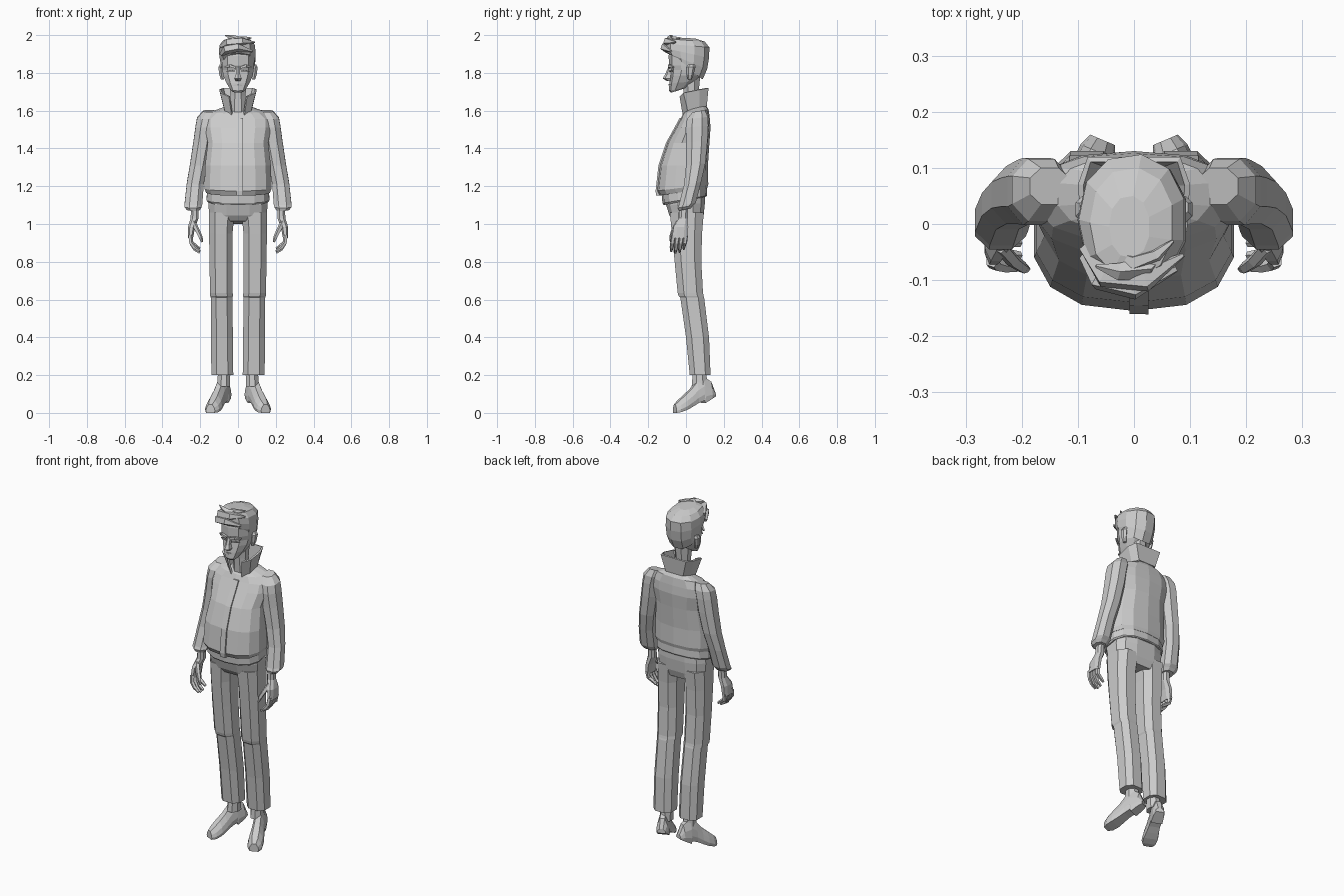
import bpy, bmesh, math
from mathutils import Vector

grey = bpy.data.materials.new("plain grey")
grey.diffuse_color = (0.6, 0.6, 0.6, 1)


def skin(name, rings, closed=True, caps=True):
    """Bridge a list of equal point rings into a flat-shaded mesh."""
    bm = bmesh.new()
    rows = [[bm.verts.new(p) for p in r] for r in rings]
    n = len(rows[0])
    for a, b in zip(rows, rows[1:]):
        for i in range(n if closed else n - 1):
            j = (i + 1) % n
            bm.faces.new((a[i], a[j], b[j], b[i]))
    if caps:
        bm.faces.new(rows[0])
        bm.faces.new(rows[-1])
    bmesh.ops.recalc_face_normals(bm, faces=bm.faces)
    me = bpy.data.meshes.new(name)
    bm.to_mesh(me)
    bm.free()
    me.materials.append(grey)
    ob = bpy.data.objects.new(name, me)
    bpy.context.collection.objects.link(ob)
    return ob


def outline(n, power):
    """Unit rounded polygon with a flat front, fitted to +-1."""
    pts = []
    for i in range(n):
        a = 2 * math.pi * (i + 0.5) / n
        c, s = math.cos(a), math.sin(a)
        pts.append([math.copysign(abs(v) ** (2 / power), v) for v in (c, s)])
    mx, my = max(p[0] for p in pts), max(p[1] for p in pts)
    return [(x / mx, y / my) for x, y in pts]


def loft(name, rows, n=8, power=2.0, side=1):
    """Rows: x centre, half width, front y, back y, front z, back z."""
    shape = outline(n, power)
    rings = []
    for x, hx, yf, yb, zf, zb in rows:
        rings.append([(side * (x + hx * u), (yf + yb) / 2 + (yb - yf) / 2 * v,
                       (zf + zb) / 2 + (zb - zf) / 2 * v) for u, v in shape])
    return skin(name, rings)


def tube(name, path, radii, n=6, side=1, flat=1.0):
    """Sweep a polygon along a path with a radius at each point."""
    P = [Vector(p) for p in path]
    rings = []
    for i, p in enumerate(P):
        t = (P[min(i + 1, len(P) - 1)] - P[max(i - 1, 0)]).normalized()
        u = t.cross(Vector((0, 1, 0))).normalized()
        v = t.cross(u)
        ring = []
        for k in range(n):
            a = 2 * math.pi * (k + 0.5) / n
            q = p + radii[i] * (u * math.cos(a) * flat + v * math.sin(a))
            ring.append((side * q.x, q.y, q.z))
        rings.append(ring)
    return skin(name, rings)


# jacket body
body = [(0, .168, -.140, .112, 1.15, 1.19), (0, .178, -.155, .118, 1.175, 1.21),
        (0, .174, -.140, .116, 1.31, 1.31), (0, .160, -.100, .124, 1.43, 1.43),
        (0, .175, -.055, .130, 1.51, 1.51), (0, .172, -.030, .126, 1.555, 1.56),
        (0, .135, -.015, .120, 1.585, 1.605), (0, .072, .000, .105, 1.60, 1.63)]
loft("jacket_body", body, 14, 2.5)
loft("jacket_hem_band", [(0, .160, -.118, .108, 1.10, 1.145),
                         (0, .166, -.125, .112, 1.11, 1.15),
                         (0, .164, -.128, .110, 1.16, 1.20)], 14, 2.5)

# front flap with the closing edge right of centre
skin("jacket_flap", [[(-.008, y + .012, z), (-.008, y - .004, z),
                      (.026, y - .005, z), (.026, y + .012, z)]
                     for y, z in ((-.153, 1.15), (-.156, 1.175), (-.141, 1.31),
                                  (-.101, 1.43), (-.056, 1.51), (-.03, 1.56))])

# stand-up collar, open at the front
low = [(.03, -.012, 1.57), (.066, .012, 1.60), (.072, .07, 1.62), (.055, .106, 1.625)]
high = [(.045, -.03, 1.675), (.09, -.012, 1.695), (.095, .07, 1.712), (.08, .115, 1.72)]
mirror = lambda ps: ps + [(-x, y, z) for x, y, z in reversed(ps)]
collar = skin("collar", [mirror(low), mirror(high)], closed=False, caps=False)
sol = collar.modifiers.new("thickness", 'SOLIDIFY')
sol.thickness = .01
sol.offset = 0

# trousers
loft("trouser_hips", [(0, .14, -.065, .08, 1.015, 1.0), (0, .153, -.088, .093, 1.045, 1.04),
                      (0, .156, -.105, .1, 1.10, 1.11), (0, .15, -.11, .1, 1.13, 1.16)], 12, 2.8)
for s, tag in ((1, "left"), (-1, "right")):
    leg = [(.086, .068, -.085, .094, 1.06), (.091, .062, -.075, .085, .95),
           (.090, .061, -.060, .081, .80), (.088, .060, -.044, .090, .635),
           (.087, .060, -.040, .093, .62), (.087, .057, -.030, .096, .61),
           (.085, .058, .000, .122, .40), (.083, .058, .020, .130, .20)]
    loft(tag + "_trouser_leg", [r + (r[4],) for r in leg], 8, 2.6, s)

    # sleeve and cuff
    arm = [(.150, .035, .035, .100, 1.592), (.165, .052, .005, .116, 1.555),
           (.175, .050, -.002, .118, 1.51), (.186, .050, .000, .114, 1.43),
           (.207, .047, .000, .103, 1.31), (.226, .045, -.010, .080, 1.21),
           (.236, .047, -.038, .052, 1.10), (.238, .045, -.045, .037, 1.085),
           (.236, .034, -.040, .025, 1.07)]
    loft(tag + "_sleeve", [r + (r[4] + .012,) for r in arm], 8, 2.2, s)

    # hand
    loft(tag + "_palm", [(.228, .020, -.035, .012, 1.09, 1.09), (.230, .021, -.038, .010, 1.03, 1.03),
                         (.246, .019, -.066, .012, .985, .985), (.252, .014, -.074, .010, .925, .925)],
         8, 2.4, s)
    for k in range(4):
        y = -.066 + .022 * k
        d = (.008, 0, .004, .02)[k]
        tube(tag + "_finger", [(.253, y, .94), (.248, y - .006, .90),
                               (.230, y - .010, .868 + d), (.203, y - .012, .848 + d)],
             [.012, .012, .011, .007], 5, s)
    tube(tag + "_thumb", [(.238, -.04, 1.01), (.215, -.066, .965), (.198, -.078, .93), (.190, -.08, .905)],
         [.014, .013, .011, .006], 5, s)

    # shoe: stations from raised heel to turned-out toe
    heel, toe = Vector((.056, .15, 0)), Vector((.146, -.06, 0))
    across = Vector((.92, .39, 0))
    rings = []
    for t, w, zb, zt in ((0, .024, .088, .112), (.1, .033, .075, .165), (.28, .035, .052, .19),
                         (.30, .034, .066, .19), (.45, .034, .052, .165), (.6, .038, .033, .125),
                         (.75, .043, .016, .095), (.9, .041, .004, .066), (1, .026, .0, .045)):
        c = heel.lerp(toe, t)
        ring = []
        for u, h in ((-.9, 0), (-1, .25), (-.85, .6), (-.4, 1), (.4, 1), (.85, .6), (1, .25), (.9, 0)):
            p = c + across * w * u
            ring.append((s * p.x, p.y, zb + (zt - zb) * h))
        rings.append(ring)
    skin(tag + "_shoe", rings)
    loft(tag + "_ankle", [(.076, .034, .030, .116, .14, .14), (.074, .033, .035, .108, .20, .20),
                          (.078, .034, .035, .108, .26, .26)], 8, 2, s)

    # ear, brow, eyelid
    loft(tag + "_ear", [(.082, .008, .010, .030, 1.765, 1.765), (.088, .011, .004, .040, 1.79, 1.79),
                        (.092, .012, .002, .050, 1.83, 1.83), (.088, .008, .015, .045, 1.845, 1.845)], 6, 2, s)
    tube(tag + "_brow", [(.012, -.090, 1.828), (.042, -.090, 1.838), (.068, -.068, 1.83)],
         [.008, .010, .006], 4, s)
    tube(tag + "_eyelid", [(.018, -.084, 1.808), (.040, -.083, 1.812), (.060, -.070, 1.808)],
         [.004, .006, .003], 4, s)

# neck and head
loft("neck", [(0, .048, -.005, .085, 1.58, 1.58), (0, .040, -.012, .065, 1.68, 1.68),
              (0, .046, -.020, .075, 1.78, 1.78)], 8)
loft("head", [(0, .028, -.080, -.030, 1.695, 1.71), (0, .040, -.090, .015, 1.705, 1.725),
              (0, .062, -.088, .055, 1.745, 1.755), (0, .078, -.083, .082, 1.785, 1.785),
              (0, .083, -.080, .098, 1.815, 1.815), (0, .085, -.090, .105, 1.84, 1.84),
              (0, .086, -.092, .112, 1.89, 1.89), (0, .080, -.085, .105, 1.94, 1.94)], 10, 2.3)
loft("nose", [(0, .012, -.100, -.070, 1.757, 1.757), (0, .019, -.124, -.070, 1.77, 1.77),
              (0, .012, -.112, -.070, 1.79, 1.79), (0, .010, -.094, -.070, 1.83, 1.83)], 6)
tube("mouth", [(-.026, -.078, 1.733), (0, -.089, 1.737), (.026, -.078, 1.733)], [.003, .006, .003], 4)

# hair cap and swept front locks
loft("hair_cap", [(0, .084, -.080, .088, 1.895, 1.765), (0, .091, -.098, .112, 1.905, 1.82),
                  (-.002, .095, -.108, .122, 1.93, 1.88), (-.003, .092, -.108, .124, 1.955, 1.935),
                  (-.004, .072, -.095, .100, 1.98, 1.965), (-.008, .035, -.06, .05, 1.988, 1.982)], 11, 2.2)
for path, r in (
        ([(-.085, -.055, 1.90), (-.06, -.095, 1.925), (0, -.112, 1.935), (.075, -.08, 1.915)],
         [.014, .026, .024, .006]),
        ([(-.088, -.04, 1.94), (-.05, -.09, 1.96), (.02, -.098, 1.965), (.088, -.055, 1.962)],
         [.012, .026, .024, .004]),
        ([(.07, -.035, 1.93), (.02, -.08, 1.968), (-.03, -.085, 1.985), (-.068, -.075, 1.999)],
         [.014, .022, .016, .003]),
        ([(-.05, -.05, 1.96), (.0, -.07, 1.978), (.04, -.055, 1.982), (.07, -.03, 1.985)],
         [.012, .018, .012, .003])):
    tube("hair_lock", path, r, 5)
